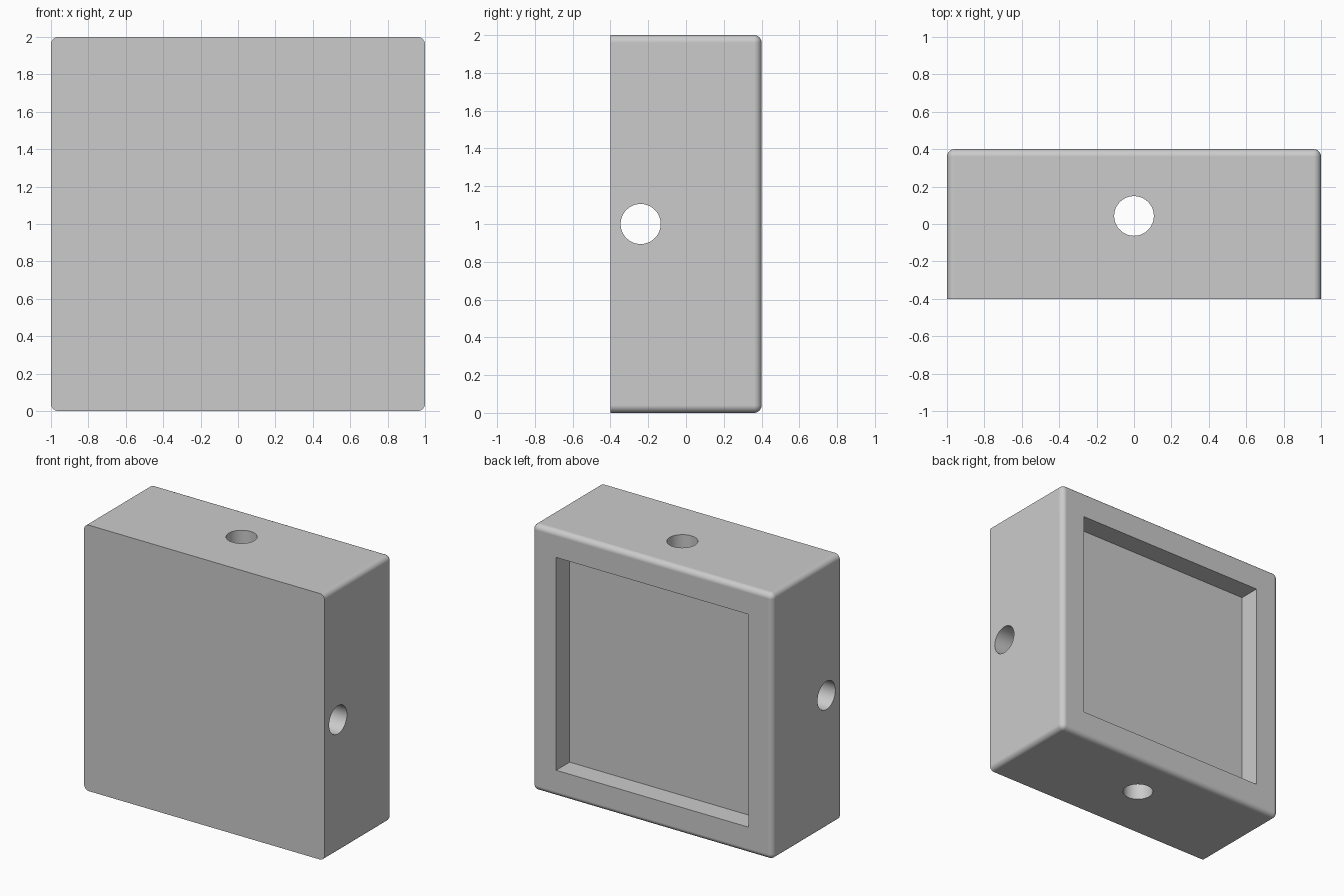
import bpy, bmesh, math
from mathutils import Matrix, Vector

default = bpy.data.objects.get("Cube")
if default:
    bpy.data.objects.remove(default, do_unlink=True)

WIDTH, DEPTH, HEIGHT = 2.0, 0.8, 2.0
FILLET = 0.04
HOLE_RADIUS = 0.106
RECESS_SIZE, RECESS_DEPTH = 1.6, 0.16


def new_object(name, bm):
    mesh = bpy.data.meshes.new(name)
    bm.to_mesh(mesh)
    bm.free()
    obj = bpy.data.objects.new(name, mesh)
    bpy.context.collection.objects.link(obj)
    return obj


def box(size, centre):
    bm = bmesh.new()
    bmesh.ops.create_cube(bm, size=1, matrix=Matrix.Translation(centre) @ Matrix.Diagonal((*size, 1)))
    return bm


def hole_cutter(name, axis, centre):
    bm = bmesh.new()
    matrix = Matrix.Translation(centre) @ Matrix.Rotation(math.pi / 2, 4, axis) if axis else Matrix.Translation(centre)
    bmesh.ops.create_cone(bm, cap_ends=True, segments=64, radius1=HOLE_RADIUS,
                          radius2=HOLE_RADIUS, depth=3, matrix=matrix)
    return new_object(name, bm)


# Block: every edge rounded except those around the flat front
bm = box((WIDTH, DEPTH, HEIGHT), Vector((0, 0, HEIGHT / 2)))
rounded = [e for e in bm.edges if max(v.co.y for v in e.verts) > 0]
bmesh.ops.bevel(bm, geom=rounded, offset=FILLET, segments=8, profile=0.5, affect='EDGES')
block = new_object("block", bm)

# Square recess in the back, and one through hole along each of x and z
back = DEPTH / 2
cutters = [
    new_object("recess_cutter", box((RECESS_SIZE, 2 * RECESS_DEPTH, RECESS_SIZE),
                                    Vector((0, back, HEIGHT / 2)))),
    hole_cutter("side_hole_cutter", 'Y', Vector((0, -0.24, HEIGHT / 2))),
    hole_cutter("vertical_hole_cutter", None, Vector((0, 0.043, HEIGHT / 2))),
]

bpy.ops.object.select_all(action='DESELECT')
bpy.context.view_layer.objects.active = block
block.select_set(True)
for cutter in cutters:
    cutter.hide_render = True
    mod = block.modifiers.new(cutter.name, 'BOOLEAN')
    mod.operation = 'DIFFERENCE'
    mod.solver = 'EXACT'
    mod.object = cutter
    bpy.ops.object.modifier_apply(modifier=mod.name)
for cutter in cutters:
    bpy.data.objects.remove(cutter, do_unlink=True)

# Smooth fillets and bores, flat large faces
bpy.ops.object.shade_smooth_by_angle(angle=math.radians(30))
weighted = block.modifiers.new("weighted_normals", 'WEIGHTED_NORMAL')
weighted.keep_sharp = True

# Single plain grey
grey = bpy.data.materials.new("light_grey")
grey.use_nodes = True
colour = (0.6, 0.6, 0.6, 1)
grey.diffuse_color = colour
grey.node_tree.nodes["Principled BSDF"].inputs["Base Color"].default_value = colour
block.data.materials.clear()
block.data.materials.append(grey)
